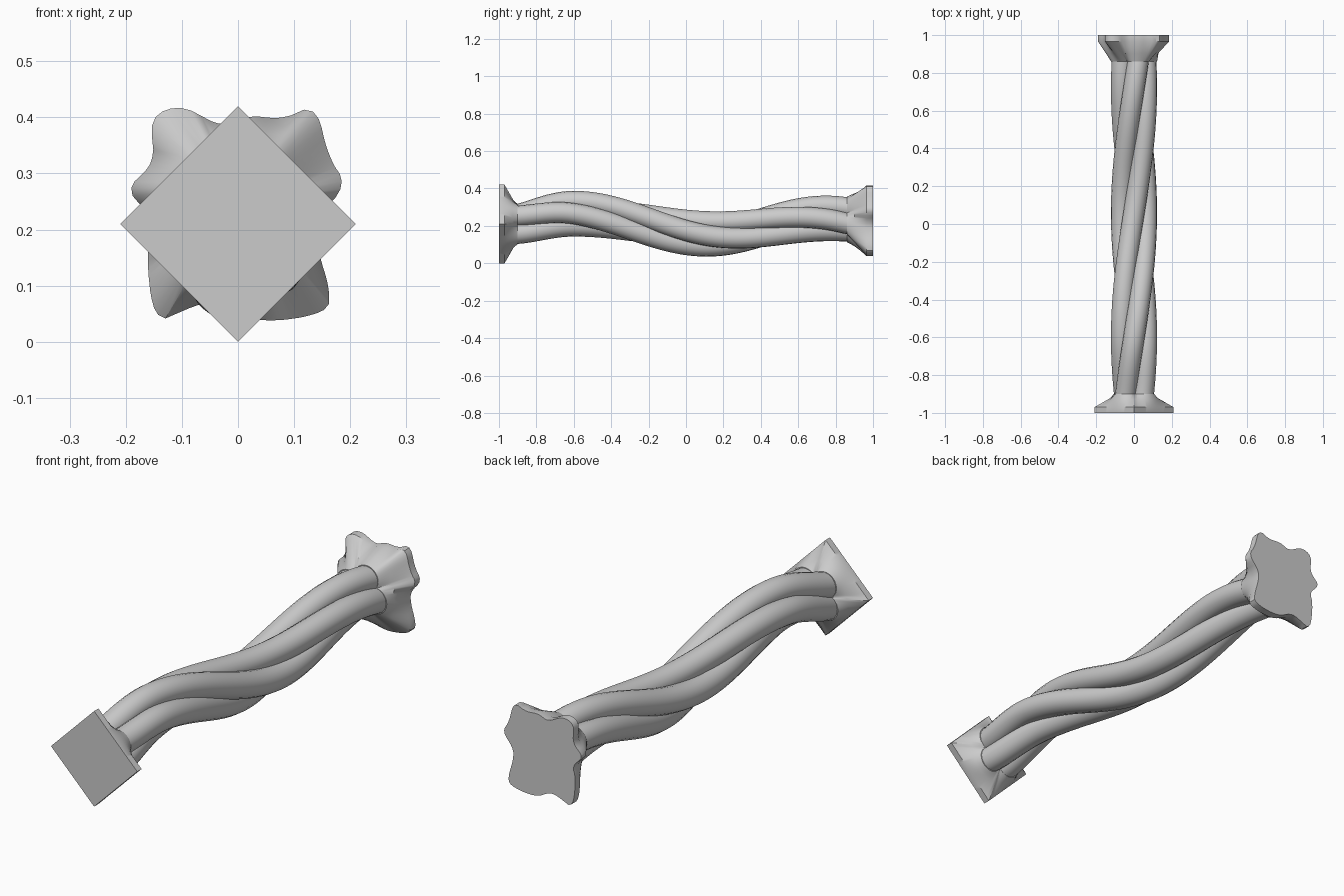
import bpy
import bmesh
from math import cos, sin, pi, radians, hypot
from mathutils import Vector

cube = bpy.data.objects.get("Cube")
if cube:
    bpy.data.objects.remove(cube, do_unlink=True)

stone = bpy.data.materials.new("grey stone")
stone.use_nodes = True
GREY = (0.6, 0.6, 0.6, 1)
stone.diffuse_color = GREY
stone.node_tree.nodes["Principled BSDF"].inputs["Base Color"].default_value = GREY

ORBIT, TUBE, SEGMENTS = 0.066, 0.056, 96
# Peaks and dips of the wavy centre line, as (y, z)
WAVE = [(-1, 0.2), (-0.6, 0.265), (0.13, 0.157), (0.76, 0.24), (1, 0.225)]


def centre_z(y):
    for (y0, z0), (y1, z1) in zip(WAVE, WAVE[1:]):
        if y <= y1:
            return z0 + (z1 - z0) * (1 - cos(pi * (y - y0) / (y1 - y0))) / 2
    return WAVE[-1][1]


def strand_angle(i, y):
    return radians(45 + 90 * i - 90 * (y + 0.93) / 0.66)


def add_mesh(name, mesh):
    obj = bpy.data.objects.new(name, mesh)
    bpy.context.collection.objects.link(obj)
    mesh.materials.clear()
    mesh.materials.append(stone)
    bpy.ops.object.select_all(action="DESELECT")
    obj.select_set(True)
    bpy.context.view_layer.objects.active = obj
    bpy.ops.object.shade_smooth_by_angle(angle=radians(35))
    return obj


# Four strands twisting around the wavy centre line
def add_strand(i):
    curve = bpy.data.curves.new("strand_path", "CURVE")
    curve.dimensions = "3D"
    curve.bevel_depth = TUBE
    curve.bevel_resolution = 6
    steps = 72
    spline = curve.splines.new("POLY")
    spline.points.add(steps)
    for k, point in enumerate(spline.points):
        y = -0.94 + 1.88 * k / steps
        a = strand_angle(i, y)
        point.co = (ORBIT * cos(a), y, centre_z(y) + ORBIT * sin(a), 1)
    path = bpy.data.objects.new("strand_path", curve)
    bpy.context.collection.objects.link(path)
    graph = bpy.context.evaluated_depsgraph_get()
    mesh = bpy.data.meshes.new_from_object(path.evaluated_get(graph))
    bpy.data.objects.remove(path, do_unlink=True)
    add_mesh(f"strand_{i + 1}", mesh)


# Outline of the strand bundle, measured outwards from its centre
def neck_radius(a, y):
    best = 0
    for i in range(4):
        d = a - strand_angle(i, y)
        inside = TUBE ** 2 - (ORBIT * sin(d)) ** 2
        if inside > 0:
            best = max(best, ORBIT * cos(d) + inside ** 0.5)
    return best * 1.03


# Where a ray from the centre meets a closed outline
def outline_radius(a, outline, cz):
    dx, dz = cos(a), sin(a)
    best = 0
    for (x0, z0), (x1, z1) in zip(outline, outline[1:] + outline[:1]):
        ex, ez = x1 - x0, z1 - z0
        det = dz * ex - dx * ez
        if abs(det) > 1e-9:
            r = ((z0 - cz) * ex - x0 * ez) / det
            s = (dx * (z0 - cz) - dz * x0) / det
            if -1e-6 <= s <= 1 + 1e-6:
                best = max(best, r)
    return best


# End cap lofted from the bundle outline to a rim outline
def add_cap(name, outline, neck_y, rim_y, end_y):
    bm = bmesh.new()
    cz, rim_z = centre_z(neck_y), 0.21
    angles = [2 * pi * k / SEGMENTS for k in range(SEGMENTS)]
    neck = [neck_radius(a, neck_y) for a in angles]
    rim = [outline_radius(a, outline, rim_z) for a in angles]
    rings = []
    for y, t in ((neck_y, 0), (neck_y * 0.6 + rim_y * 0.4, 0.4), (rim_y, 1), (end_y, 1)):
        z = cz + (rim_z - cz) * t
        rings.append([bm.verts.new((r * cos(a), y, z + r * sin(a)))
                      for a, r in zip(angles, (n + (m - n) * t for n, m in zip(neck, rim)))])
    for lower, upper in zip(rings, rings[1:]):
        for k in range(SEGMENTS):
            j = (k + 1) % SEGMENTS
            bm.faces.new((lower[k], lower[j], upper[j], upper[k]))
    bm.faces.new(rings[0])
    bm.faces.new(rings[-1])
    bmesh.ops.recalc_face_normals(bm, faces=bm.faces)
    mesh = bpy.data.meshes.new(name)
    bm.to_mesh(mesh)
    bm.free()
    add_mesh(name, mesh)


# Rounds a control polygon by repeated corner cutting
def rounded(points, rounds=2):
    pts = [Vector(p) for p in points]
    for _ in range(rounds):
        pts = [q for a, b in zip(pts, pts[1:] + pts[:1])
               for q in (a.lerp(b, 0.25), a.lerp(b, 0.75))]
    return [tuple(p) for p in pts]


for n in range(4):
    add_strand(n)

diamond = [(0.21, 0.21), (0, 0.42), (-0.21, 0.21), (0, 0)]
add_cap("square_cap", diamond, -0.9, -0.97, -1)

lobes = [(0.14, 0.22), (0.195, 0.28), (0.16, 0.33), (0.14, 0.425), (0.08, 0.395),
         (0.02, 0.405), (-0.03, 0.38), (-0.1, 0.425), (-0.16, 0.4), (-0.145, 0.32),
         (-0.205, 0.27), (-0.145, 0.22), (-0.165, 0.17), (-0.15, 0.03), (-0.09, 0.06),
         (-0.04, 0.075), (0.03, 0.032), (0.16, 0.05), (0.165, 0.09), (0.14, 0.17)]
add_cap("lobed_cap", rounded(lobes), 0.86, 0.965, 1)
